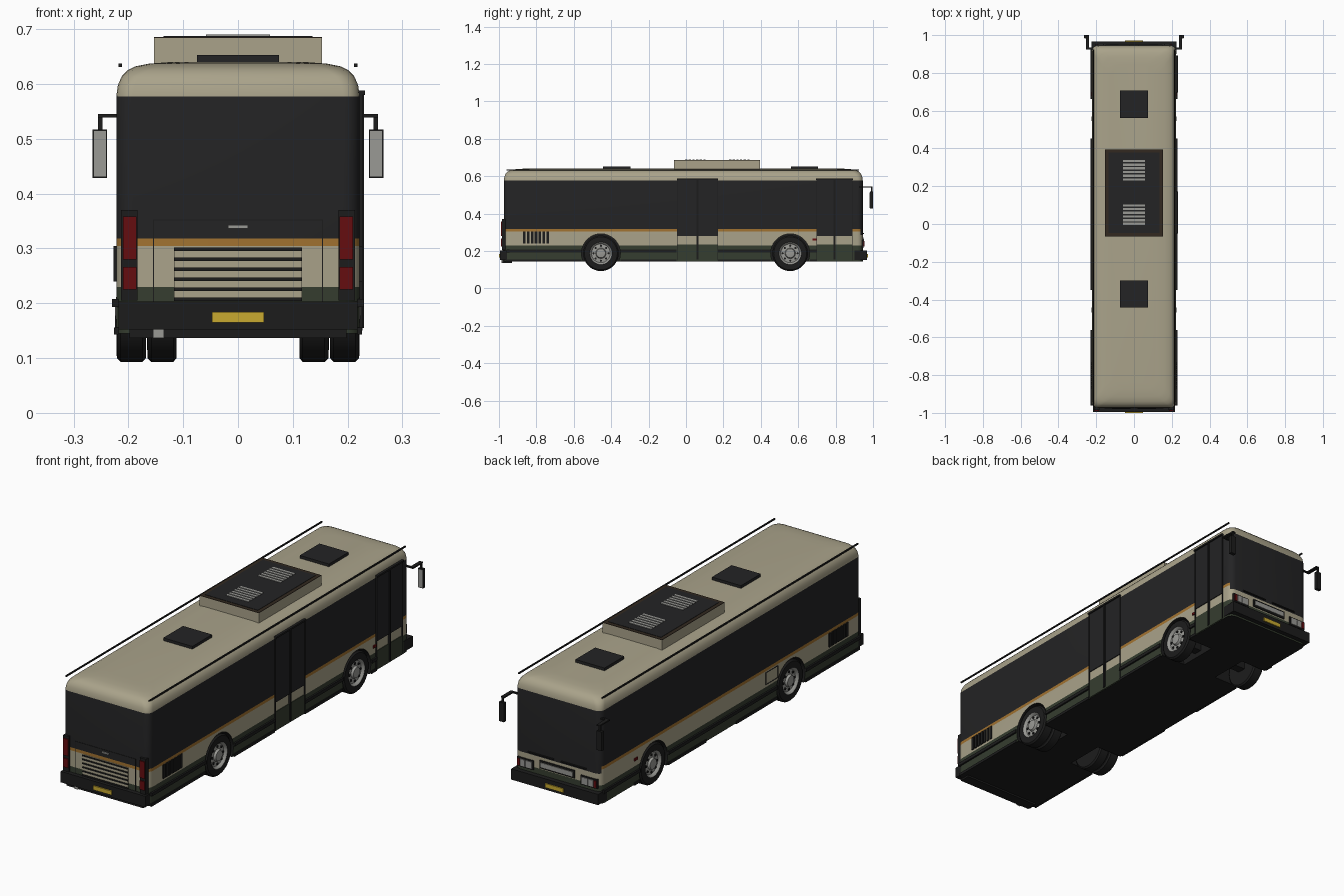
import bpy, bmesh, math
from mathutils import Vector

cube = bpy.data.objects.get("Cube")
if cube:
    bpy.data.objects.remove(cube, do_unlink=True)


def material(name, r, g, b):
    m = bpy.data.materials.new(name)
    m.use_nodes = True
    m.diffuse_color = (r, g, b, 1)
    m.node_tree.nodes["Principled BSDF"].inputs["Base Color"].default_value = (r, g, b, 1)
    return m


beige = material("beige paint", .40, .365, .255)
glass = material("dark glass", .017, .017, .018)
black = material("black trim", .012, .012, .012)
green = material("dark green paint", .036, .047, .029)
orange = material("orange stripe", .36, .17, .03)
red = material("red lamp", .13, .004, .005)
yellow = material("yellow plate", .58, .40, .03)
grey = material("light grey", .32, .32, .30)
brown = material("brown border", .032, .022, .014)


def finish(name, bm, mats, smooth=False):
    bmesh.ops.recalc_face_normals(bm, faces=bm.faces)
    me = bpy.data.meshes.new(name)
    bm.to_mesh(me)
    bm.free()
    for m in mats:
        me.materials.append(m)
    ob = bpy.data.objects.new(name, me)
    bpy.context.collection.objects.link(ob)
    if smooth:
        smooth_shade(ob)
    return ob


def smooth_shade(ob):
    bpy.ops.object.select_all(action='DESELECT')
    ob.select_set(True)
    bpy.context.view_layer.objects.active = ob
    bpy.ops.object.shade_smooth_by_angle(angle=math.radians(35))


def boxes(name, mat, spans, mirror=False):
    """One object of boxes given as (x0, x1, y0, y1, z0, z1)."""
    bm = bmesh.new()
    for x0, x1, y0, y1, z0, z1 in spans:
        for s in ((1, -1) if mirror else (1,)):
            lo, hi = Vector((x0, y0, z0)), Vector((x1, y1, z1))
            for v in bmesh.ops.create_cube(bm, size=1)["verts"]:
                v.co = Vector(c * d for c, d in zip(v.co, hi - lo)) + (lo + hi) / 2
                v.co.x *= s
    return finish(name, bm, [mat])


def lathe(name, profile, mats, index, y, z, side, steps=36):
    """Spin (x, radius) points around a wheel axle; index gives each band's material."""
    bm = bmesh.new()
    rings = []
    for x, r in profile:
        rings.append([bm.verts.new((side * x, y + r * math.cos(a), z + r * math.sin(a)))
                      for a in (math.tau * i / steps for i in range(steps))])
    for k, (a, b) in enumerate(zip(rings, rings[1:])):
        for i in range(steps):
            j = (i + 1) % steps
            bm.faces.new((a[i], a[j], b[j], b[i])).material_index = index[k]
    for k, ring in ((0, rings[0]), (-1, rings[-1])):
        bm.faces.new(ring).material_index = index[k]
    return finish(name, bm, mats, True)


# Body shell: stacked rounded outlines, coloured by height and direction
HALF, REAR, FRONT = .222, -.974, .945


def outline(inset, corner=.03, steps=5):
    r = corner + inset * .4
    x, y0, y1 = HALF - inset, REAR + inset, FRONT - inset
    pts = []
    for q, (cx, cy) in enumerate(((x - r, y1 - r), (r - x, y1 - r), (r - x, y0 + r), (x - r, y0 + r))):
        for i in range(steps + 1):
            a = math.pi / 2 * (q + i / steps)
            pts.append((cx + r * math.cos(a), cy + r * math.sin(a)))
    return pts


levels = [(.145, 0), (.23, 0), (.285, 0), (.304, 0), (.318, 0), (.577, 0), (.598, .003),
          (.614, .010), (.625, .021), (.632, .035), (.637, .06), (.64, .10)]
bm = bmesh.new()
rings = [[bm.verts.new((x, y, z)) for x, y in outline(inset)] for z, inset in levels]
bands = [1, 0, 0, 2, 3]
for k, (a, b) in enumerate(zip(rings, rings[1:])):
    for i in range(len(a)):
        j = (i + 1) % len(a)
        f = bm.faces.new((a[i], a[j], b[j], b[i]))
        f.material_index = bands[k] if k < len(bands) else 0
        if k in (2, 3) and f.calc_center_median().y > FRONT - .01:
            f.material_index = 3
bm.faces.new(rings[-1])
bm.faces.new(rings[0]).material_index = 4
body = finish("body_shell", bm, [beige, green, orange, glass, black])

# Wheel wells cut from the shell
AXLES, HUB_Z, TYRE_R = {"rear": -.455, "front": .557}, .188, .095
for y in AXLES.values():
    for side in (1, -1):
        cutter = lathe("well_cutter", [(.09, .104), (.3, .104)], [black], [0], y, HUB_Z, side)
        cutter.hide_render = True
        bpy.context.view_layer.objects.active = body
        mod = body.modifiers.new("well", 'BOOLEAN')
        mod.operation, mod.solver, mod.object = 'DIFFERENCE', 'EXACT', cutter
        mod.material_mode = 'TRANSFER'
        bpy.ops.object.modifier_apply(modifier=mod.name)
        bpy.data.objects.remove(cutter, do_unlink=True)
smooth_shade(body)

# Wheels, with twin tyres on the rear axle
tyre = [(.168, .05), (.168, .088), (.174, TYRE_R), (.214, TYRE_R), (.221, .088), (.222, .06),
        (.219, .056), (.210, .050), (.212, .028), (.222, .024), (.224, .010)]
for axle, y in AXLES.items():
    for side, word in ((1, "left"), (-1, "right")):
        lathe(f"{axle}_{word}_wheel", tyre, [black, grey], [0] * 5 + [1] * 5, y, HUB_Z, side)
        bm = bmesh.new()
        for i in range(8):
            a = math.tau * i / 8
            for v in bmesh.ops.create_cone(bm, cap_ends=True, segments=8, radius1=.006,
                                           radius2=.006, depth=.004)["verts"]:
                v.co = (side * (.2125 + v.co.z), y + v.co.x + .040 * math.cos(a),
                        HUB_Z + v.co.y + .040 * math.sin(a))
        finish(f"{axle}_{word}_rim_holes", bm, [black])
        if axle == "rear":
            inner = [(x - .056, r) for x, r in tyre[:6]]
            lathe(f"inner_{word}_tyre", inner, [black], [0] * 5, y, HUB_Z, side)
    boxes(f"{axle}_axle", black, [(-.18, .18, y - .02, y + .02, HUB_Z - .02, HUB_Z + .02)])

# Side trim: mouldings, sills, vents, markers
runs = [(-.96, -.56), (-.35, -.05), (.17, .452), (.662, .70)]
boxes("side_mouldings", black, [(.218, .230, a, b, .193, .208) for a, b in runs], True)
boxes("side_sills", black, [(.218, .226, a, b, .143, .156) for a, b in runs], True)
boxes("far_side_mouldings", black, [(-.230, -.218, a, b, .193, .208)
                                    for a, b in ((-.05, .17), (.70, .93))])
boxes("side_vents", black, [(.22, .227, y, y + .014, .24, .304)
                            for y in (-.872 + .021 * i for i in range(7))], True)
boxes("side_markers", red, [(.22, .226, .677, .70, .256, .268)], True)
boxes("fuel_flap", black, [(-.2235, -.22, -.36, -.27, z, z + .003) for z in (.24, .295)]
      + [(-.2235, -.22, y, y + .003, .24, .298) for y in (-.36, -.273)])

# Passenger doors on one side
for word, y0, y1 in (("middle", -.045, .168), ("front", .70, .888)):
    mid = (y0 + y1) / 2
    boxes(f"{word}_door_glass", glass, [(.218, .226, y0, mid - .006, .28, .583),
                                        (.218, .226, mid + .006, y1, .28, .583)])
    boxes(f"{word}_door_lower", green, [(.218, .225, y0, y1, .147, .235)])
    boxes(f"{word}_door_frame", black, [(.218, .230, mid - .005, mid + .005, .155, .583),
                                        (.218, .232, y0 - .004, y1 + .004, .580, .588),
                                        (.218, .2275, y0 - .003, y0, .15, .583),
                                        (.218, .2275, y1, y1 + .003, .15, .583)])

# Rear end
boxes("rear_bumper", black, [(-.218, .218, -.994, -.95, .152, .203),
                             (-.198, .198, -.98, -.93, .137, .153)])
boxes("rear_plate", yellow, [(-.047, .047, -1.0, -.993, .165, .184)])
boxes("tail_lamp_housing", black, [(.183, .213, -.984, -.955, .205, .370)], True)
boxes("tail_lamps", red, [(.185, .210, -.989, -.98, .28, .358),
                          (.185, .210, -.989, -.98, .225, .266)], True)
boxes("engine_cover", beige, [(-.117, .117, -.977, -.97, .205, .302)])
boxes("engine_grille", black, [(-.117, .117, -.980, -.97, z, z + .0065)
                               for z in (.204 + .0182 * i for i in range(6))])
boxes("engine_door_seams", black, [(-.155, .155, -.9755, -.97, .351, .353)]
      + [(s * .154 - .001, s * .154 + .001, -.9755, -.97, .203, .353) for s in (1, -1)])
boxes("engine_door_handle", grey, [(-.018, .018, -.980, -.97, .336, .343)])
boxes("exhaust_pipe", grey, [(-.155, -.135, -.986, -.94, .137, .153)])

# Front end
boxes("front_bumper", black, [(-.224, .224, .90, .967, .153, .203)])
boxes("front_plate", yellow, [(-.047, .047, .966, .972, .165, .184)])
boxes("headlamp_housing", black, [(.122, .207, .93, .950, .217, .260)], True)
boxes("headlamps", grey, [(.128, .160, .94, .954, .223, .254),
                          (.164, .188, .94, .954, .223, .254)], True)
boxes("front_indicators", red, [(.191, .203, .94, .954, .223, .254)], True)
boxes("front_grille", black, [(-.09, .09, .93, .950, .235, .272)])
boxes("front_grille_bar", grey, [(-.083, .083, .94, .953, .243, .264)])
boxes("wipers", black, [(.02, .15, .94, .951, .292, .297)], True)

# Mirrors
boxes("mirror_arms", black, [(.205, .255, .925, .935, .539, .545),
                             (.238, .255, .925, .998, .539, .545),
                             (.247, .255, .988, .996, .51, .545)], True)
boxes("mirror_shells", black, [(.239, .265, .984, 1.0, .428, .517)], True)
boxes("mirror_faces", grey, [(.241, .263, .982, .985, .431, .514)], True)

# Roof equipment
boxes("roof_rails", black, [(.212, .218, -.96, .925, .631, .637)], True)
boxes("roof_hatches", glass, [(-.075, .075, y, y + .145, .63, .653) for y in (-.443, .562)])
boxes("cooling_unit", beige, [(-.153, .153, -.065, .395, .62, .684)])
boxes("cooling_unit_border", brown, [(-.153, .153, -.065, .395, .684, .686)])
boxes("cooling_unit_lid", glass, [(-.136, .136, -.048, .378, .684, .6875)])
boxes("cooling_unit_slats", grey, [(-.058, .058, y + .0195 * i, y + .0195 * i + .012, .686, .690)
                                   for y in (-.005, .23) for i in range(6)])
